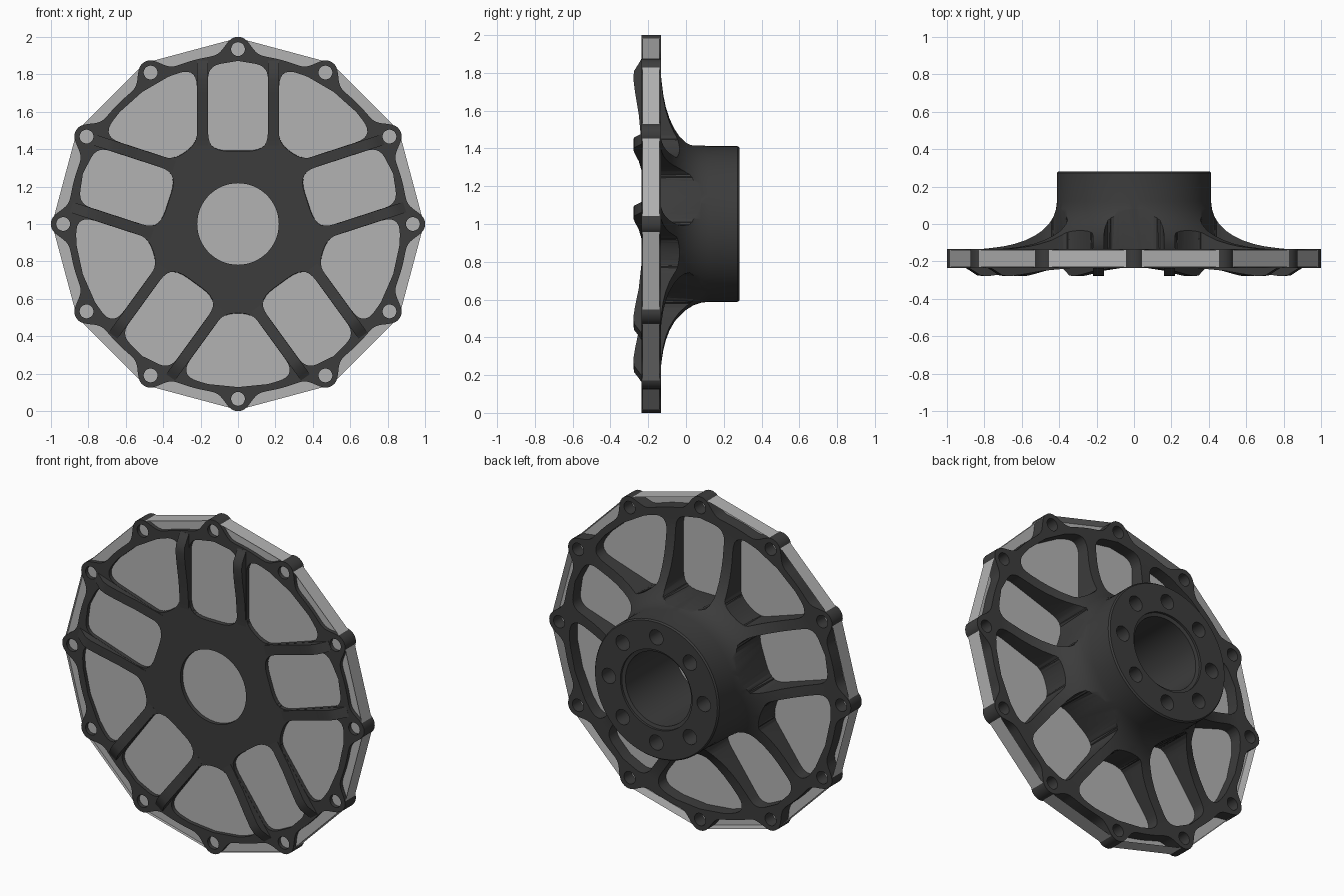
import bpy, bmesh
from math import sin, cos, pi, radians, exp, sqrt
from mathutils import Vector

if "Cube" in bpy.data.objects:
    bpy.data.objects.remove(bpy.data.objects["Cube"])


def material(name, c):
    m = bpy.data.materials.new(name)
    m.diffuse_color = (c, c, c, 1)
    m.use_nodes = True
    m.node_tree.nodes["Principled BSDF"].inputs["Base Color"].default_value = m.diffuse_color
    return m


dark = material("dark_metal", 0.045)
light = material("light_sheet", 0.45)


def place(u, v, y, a=0.0):
    # u across, v outward, turned clockwise by a about the hub axis
    return (u * cos(a) + v * sin(a), y, 1 - u * sin(a) + v * cos(a))


def loft(bm, rings, caps=True):
    # skin a run of equal-length closed rings
    tmp = [[bm.verts.new(p) for p in ring] for ring in rings]
    n = len(tmp[0])
    faces = []
    for lo, hi in zip(tmp, tmp[1:]):
        for i in range(n):
            j = (i + 1) % n
            faces.append(bm.faces.new((lo[i], lo[j], hi[j], hi[i])))
    if caps:
        faces.append(bm.faces.new(tmp[0][::-1]))
        faces.append(bm.faces.new(tmp[-1]))
    bmesh.ops.recalc_face_normals(bm, faces=faces)


def finish(bm, name, mat):
    me = bpy.data.meshes.new(name)
    bm.to_mesh(me)
    bm.free()
    ob = bpy.data.objects.new(name, me)
    bpy.context.collection.objects.link(ob)
    me.materials.append(mat)
    return ob


def revolve(bm, profile, n, u=0.0, v=0.0, a=0.0):
    # profile of (radius, y); lofted circles around (u, v)
    loft(bm, [[place(u + r * sin(2 * pi * i / n), v + r * cos(2 * pi * i / n), y, a)
               for i in range(n)] for r, y in profile])


def rounded(corners, n=7):
    # corners of (u, v, cut length) rounded off with smooth curves
    out = []
    for i, (u, v, d) in enumerate(corners):
        p = Vector((u, v))
        a = Vector(corners[i - 1][:2]) - p
        b = Vector(corners[(i + 1) % len(corners)][:2]) - p
        if d == 0:
            out.append(p)
            continue
        s, e = p + a.normalized() * d, p + b.normalized() * d
        for k in range(n + 1):
            t = k / n
            out.append(s * (1 - t) ** 2 + p * 2 * t * (1 - t) + e * t * t)
    return out


def boolean(target, cutter, op):
    m = target.modifiers.new(op.lower(), 'BOOLEAN')
    m.operation, m.solver, m.object = op, 'EXACT', cutter
    bpy.context.view_layer.objects.active = target
    bpy.ops.object.modifier_apply(modifier=m.name)
    bpy.data.objects.remove(cutter)


def smooth(ob, angle=32):
    bpy.ops.object.select_all(action='DESELECT')
    ob.select_set(True)
    bpy.context.view_layer.objects.active = ob
    bpy.ops.object.shade_smooth_by_angle(angle=radians(angle))


# flange plate with twelve lugs on its edge
def edge_radius(a):
    d = (a + pi / 12) % (pi / 6) - pi / 12
    return 0.907 + 0.093 * exp(-(abs(d) / 0.085) ** 2.6)


N = 360
edge = [(edge_radius(2 * pi * i / N), 2 * pi * i / N) for i in range(N)]
bm = bmesh.new()
loft(bm, [[place(0, r, y, a) for r, a in edge] for y in (-0.235, -0.133)])
body = finish(bm, "flange_and_hub", dark)

# hub barrel with flared foot
bm = bmesh.new()
revolve(bm, [(0.82, -0.2), (0.82, -0.134), (0.77, -0.129), (0.70, -0.12), (0.64, -0.107),
             (0.58, -0.087), (0.53, -0.062), (0.49, -0.035), (0.455, 0.0), (0.43, 0.04),
             (0.417, 0.08), (0.412, 0.12), (0.412, 0.273), (0.405, 0.282)], 96)
boolean(body, finish(bm, "hub_barrel", dark), 'UNION')

# window shapes: parallel-sided slots and fan windows, five of each
slot = rounded([(-0.16, 0.38, 0.11), (0.16, 0.38, 0.11), (0.16, 0.845, 0.07),
                (0, 0.872, 0), (-0.16, 0.845, 0.07)])


def fan_side(t):
    return t * sin(pi / 5) - 0.22 * cos(pi / 5), t * cos(pi / 5) + 0.22 * sin(pi / 5)


(ui, vi), (uo, vo) = fan_side(0.42), fan_side(0.842)
fan = rounded([(-ui, vi, 0.06), (ui, vi, 0.06), (uo, vo, 0.11), (0.16, 0.856, 0),
               (0, 0.872, 0), (-0.16, 0.856, 0), (-uo, vo, 0.11)])

bm = bmesh.new()
for k in range(5):
    for shape, a, inner in ((slot, k * 2 * pi / 5, 0.42), (fan, (k + 0.5) * 2 * pi / 5, 0.5)):
        loft(bm, [[place(p.x, p.y, -0.35, a) for p in shape],
                  [place(p.x, max(p.y, inner), 0.12, a) for p in shape]])
bmesh.ops.triangulate(bm, faces=bm.faces[:])
boolean(body, finish(bm, "window_cutter", dark), 'DIFFERENCE')

# bore, lug holes and blind bolt holes in the hub end
bm = bmesh.new()
revolve(bm, [(0.218, -0.4), (0.218, 0.262), (0.238, 0.268), (0.238, 0.4)], 64)
for k in range(12):
    revolve(bm, [(0.037, -0.4), (0.037, 0.1)], 24, 0, 0.935, k * pi / 6)
for k in range(8):
    revolve(bm, [(0.045, 0.12), (0.045, 0.4)], 24, 0, 0.315, k * pi / 4)
boolean(body, finish(bm, "hole_cutter", dark), 'DIFFERENCE')
smooth(body)

# raised front ribs along the outer ends of the ten spokes
bm = bmesh.new()
rib = [(0.42, -0.22), (0.42, -0.2355), (0.58, -0.25), (0.70, -0.27), (0.77, -0.279),
       (0.81, -0.275), (0.85, -0.25), (0.875, -0.2355), (0.875, -0.22)]
for k in range(5):
    for s in (-1, 1):
        loft(bm, [[place(s * u, v, y, k * 2 * pi / 5) for v, y in rib] for u in (0.161, 0.219)])
smooth(finish(bm, "spoke_ribs", dark))

# thin sheet closing the windows, and facets spanning lug to lug
bm = bmesh.new()
hull = [(s, k * pi / 6) for k in range(12) for s in (-0.035, 0.035)]
rim = [(u, 0.985, a) for u, a in hull]
loft(bm, [[place(u, v, y, a) for u, v, a in rim] for y in (-0.212, -0.206)])
finish(bm, "window_sheet", light)
bm = bmesh.new()
loft(bm, [[place(u, v, y, a) for u, v, a in rim] for y in (-0.23, -0.14)], caps=False)
finish(bm, "edge_facets", light)
